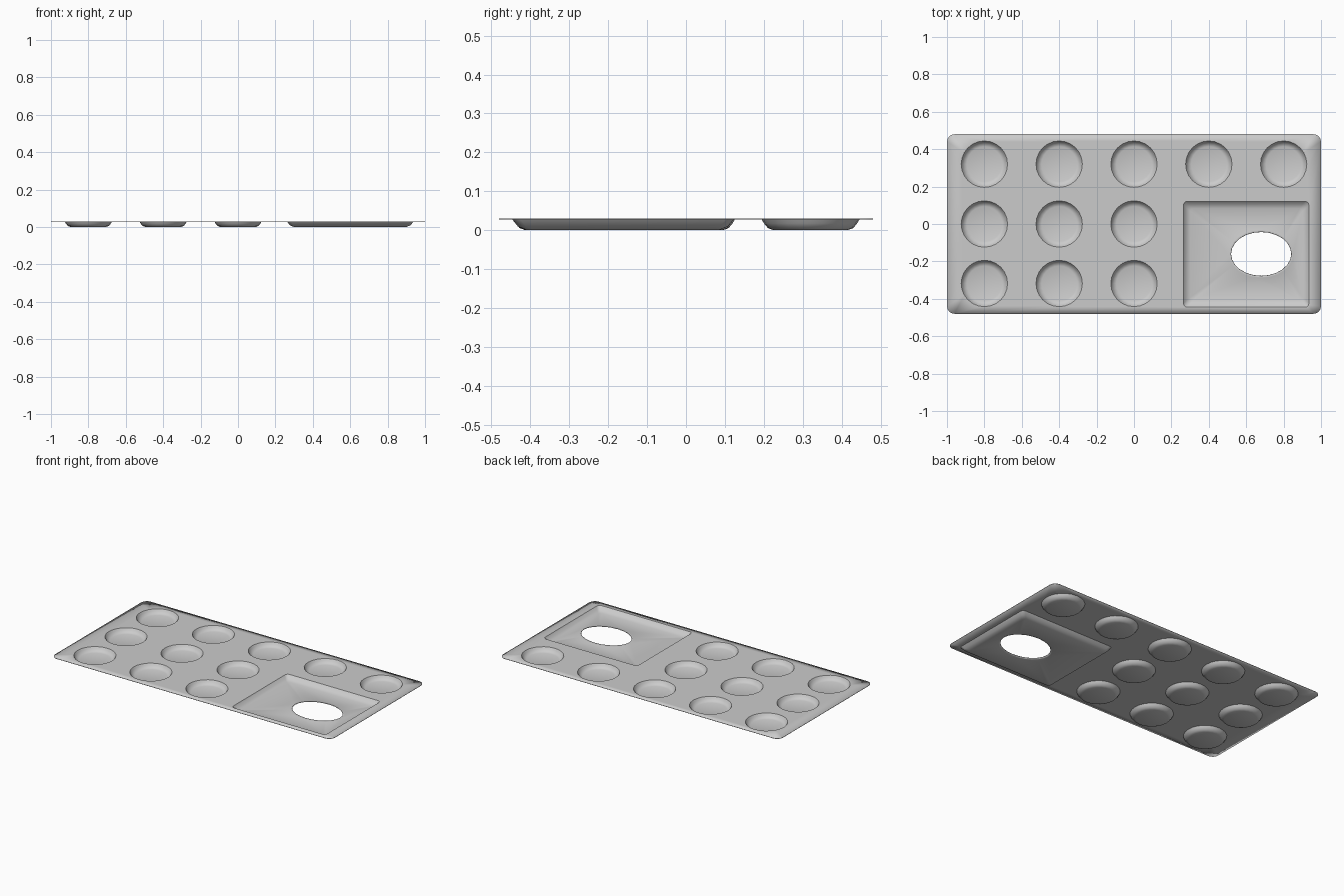
import bpy, bmesh, math

cube = bpy.data.objects.get("Cube")
if cube:
    bpy.data.objects.remove(cube, do_unlink=True)

TOP, FLOOR, THICK = 0.03, 0.003, 0.003

mat = bpy.data.materials.new("light grey plastic")
mat.use_nodes = True
grey = (0.6, 0.6, 0.6, 1)
mat.diffuse_color = grey
mat.node_tree.nodes["Principled BSDF"].inputs["Base Color"].default_value = grey

bm = bmesh.new()


def ellipse(cx, cy, z, rx, ry, n=24):
    angles = [2 * math.pi * i / n for i in range(n)]
    return [bm.verts.new((cx + rx * math.cos(a), cy + ry * math.sin(a), z)) for a in angles]


def rounded_rect(cx, cy, z, hx, hy, r, n=5):
    verts = []
    for k, (sx, sy) in enumerate([(1, 1), (-1, 1), (-1, -1), (1, -1)]):
        for i in range(n):
            a = math.pi / 2 * (k + i / (n - 1))
            verts.append(bm.verts.new((cx + sx * (hx - r) + r * math.cos(a),
                                       cy + sy * (hy - r) + r * math.sin(a), z)))
    return verts


def bridge(outer, inner):
    n = len(outer)
    for i in range(n):
        j = (i + 1) % n
        bm.faces.new((outer[i], outer[j], inner[j], inner[i]))


def loop_edges(loop):
    edges = []
    for i, v in enumerate(loop):
        w = loop[(i + 1) % len(loop)]
        edges.append(bm.edges.get((v, w)) or bm.edges.new((v, w)))
    return edges


def fill_between(loops):
    edges = [e for loop in loops for e in loop_edges(loop)]
    bmesh.ops.triangle_fill(bm, edges=edges, use_beauty=True, normal=(0, 0, 1))


# Round paint wells, leaving out the corner taken by the mixing tray
rims = []
for y in (0.32, 0.0, -0.318):
    for x in (-0.8, -0.4, 0.0, 0.4, 0.8):
        if x > 0.2 and y < 0.2:
            continue
        rings = [ellipse(x, y, z, r, r) for r, z in
                 ((0.124, TOP), (0.117, 0.019), (0.108, 0.008), (0.094, FLOOR))]
        for a, b in zip(rings, rings[1:]):
            bridge(a, b)
        bm.faces.new(rings[-1])
        rims.append(rings[0])

# Rectangular mixing tray with a thumb hole through its floor
steps = [rounded_rect(0.6, -0.162, z, hx, hy, r) for hx, hy, z, r in
         ((0.335, 0.283, TOP, 0.02), (0.322, 0.268, 0.012, 0.02), (0.3, 0.245, FLOOR, 0.015))]
for a, b in zip(steps, steps[1:]):
    bridge(a, b)
hole = ellipse(0.68, -0.16, FLOOR, 0.172, 0.128)
lip = ellipse(0.68, -0.16, FLOOR + 0.004, 0.162, 0.118)
bridge(hole, lip)
fill_between([steps[-1], hole])

# Flat sheet joining the outer border to every recess
border = rounded_rect(0, 0, TOP, 1.0, 0.48, 0.04)
fill_between([border, steps[0]] + rims)

bmesh.ops.recalc_face_normals(bm, faces=bm.faces)
bm.faces.ensure_lookup_table()
if sum(f.normal.z * f.calc_area() for f in bm.faces) < 0:
    bmesh.ops.reverse_faces(bm, faces=bm.faces)

mesh = bpy.data.meshes.new("paint_palette")
bm.to_mesh(mesh)
bm.free()
mesh.materials.append(mat)
palette = bpy.data.objects.new("paint_palette", mesh)
bpy.context.collection.objects.link(palette)

# Thin moulded thickness below the sheet
shell = palette.modifiers.new("thickness", "SOLIDIFY")
shell.thickness = THICK
shell.offset = -1

bpy.context.view_layer.objects.active = palette
palette.select_set(True)
bpy.ops.object.shade_smooth_by_angle(angle=math.radians(40))
